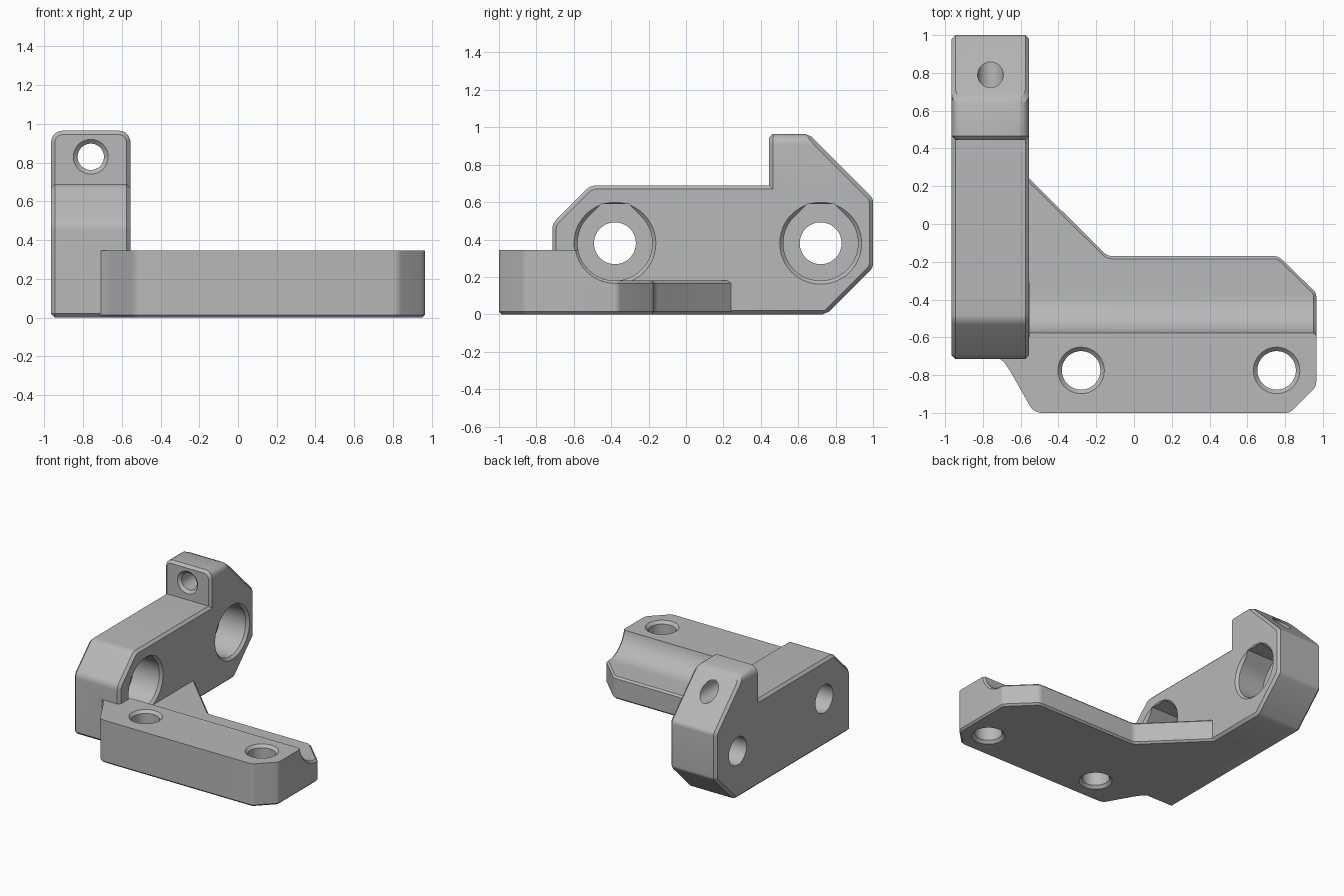
import bpy, bmesh
from math import radians, cos, sin, tan, tau, pi
from mathutils import Vector

cube = bpy.data.objects.get("Cube")
if cube:
    bpy.data.objects.remove(cube, do_unlink=True)

grey = bpy.data.materials.new("matte grey")
grey.use_nodes = True
grey.diffuse_color = (0.48, 0.48, 0.48, 1)
grey.node_tree.nodes["Principled BSDF"].inputs["Base Color"].default_value = grey.diffuse_color

CHAMFER = 0.02
BLOCK_OUT, BLOCK_IN = -0.965, -0.555
BORE_Y, BORE_Z, BORE_R = -0.38, 0.38, 0.2


def rounded(points, segments=5):
    """Polygon of (a, b, radius) corners with each radius turned into an arc."""
    result = []
    for i, (a, b, r) in enumerate(points):
        p = Vector((a, b))
        if not r:
            result.append(p)
            continue
        u = (Vector(points[i - 1][:2]) - p).normalized()
        v = (Vector(points[(i + 1) % len(points)][:2]) - p).normalized()
        half = u.angle(v) / 2
        centre = p + (u + v).normalized() * (r / sin(half))
        start = p + u * (r / tan(half)) - centre
        end = p + v * (r / tan(half)) - centre
        sweep = pi - 2 * half
        for k in range(segments + 1):
            t = k / segments
            result.append(centre + (start * sin((1 - t) * sweep) + end * sin(t * sweep)) / sin(sweep))
    return result


def place(axis, a, b, c):
    """Point with height c along the axis and a, b on the other two axes."""
    return {"x": (c, a, b), "y": (a, c, b), "z": (a, b, c)}[axis]


def loft(name, axis, rings):
    """Closed solid through rings given as (position, outline)."""
    bm = bmesh.new()
    loops = [[bm.verts.new(place(axis, p[0], p[1], c)) for p in outline] for c, outline in rings]
    for lo, hi in zip(loops, loops[1:]):
        for i in range(len(lo)):
            j = (i + 1) % len(lo)
            bm.faces.new((lo[i], lo[j], hi[j], hi[i]))
    bm.faces.new(loops[0])
    bm.faces.new(loops[-1])
    bmesh.ops.recalc_face_normals(bm, faces=bm.faces)
    mesh = bpy.data.meshes.new(name)
    bm.to_mesh(mesh)
    bm.free()
    mesh.materials.append(grey)
    obj = bpy.data.objects.new(name, mesh)
    bpy.context.collection.objects.link(obj)
    return obj


def bore(axis, a, b, stations):
    """Round cutter through (position, radius) stations."""
    n = 48
    return loft("bore_cutter", axis, [
        (c, [(a + r * cos(tau * i / n), b + r * sin(tau * i / n)) for i in range(n)])
        for c, r in stations])


def combine(target, other, operation):
    mod = target.modifiers.new(operation.lower(), "BOOLEAN")
    mod.object, mod.operation, mod.solver = other, operation, "EXACT"
    bpy.context.view_layer.objects.active = target
    bpy.ops.object.modifier_apply(modifier=mod.name)
    bpy.data.objects.remove(other, do_unlink=True)


def bevel(obj, rule, offset, segments=1):
    bm = bmesh.new()
    bm.from_mesh(obj.data)
    bm.normal_update()
    edges = [e for e in bm.edges if len(e.link_faces) == 2 and rule(e)]
    bmesh.ops.bevel(bm, geom=edges, offset=offset, segments=segments, profile=0.5,
                    affect="EDGES", clamp_overlap=True)
    bm.to_mesh(obj.data)
    bm.free()


# Upright side block with a raised lug at the back
block = loft("bracket", "x", [(x, rounded([
    (-0.715, 0, 0), (-0.715, 0.485, 0.08), (-0.51, 0.69, 0.08), (0.445, 0.69, 0),
    (0.445, 0.965, 0), (0.655, 0.965, 0), (1, 0.62, 0.05), (1, 0.25, 0.05),
    (0.75, 0, 0)])) for x in (BLOCK_OUT, BLOCK_IN)])
bevel(block, lambda e: all(v.co.z > 0.96 for v in e.verts)
      and abs(e.verts[0].co.x - e.verts[1].co.x) < 0.01, 0.06, 5)
bevel(block, lambda e: e.is_convex and e.calc_face_angle() > radians(40), CHAMFER)

# Low foot plate
foot = loft("foot", "z", [(z, rounded([
    (-0.85, -0.5, 0), (-0.72, -0.705, 0), (-0.685, -0.735, 0), (-0.655, -0.78, 0),
    (-0.53, -1, 0.07), (0.825, -1, 0.06), (0.965, -0.86, 0.06), (0.965, -0.365, 0.04),
    (0.765, -0.17, 0.06), (-0.14, -0.17, 0.06), (-0.65, 0.335, 0), (-0.85, 0.335, 0)]))
    for z in (0, 0.345)])

# Round groove along the foot, lowering everything behind it
arc = [(BORE_Y - BORE_R * cos(t), BORE_Z - BORE_R * sin(t))
       for t in (pi / 2 * k / 16 for k in range(17))]
groove = arc + [(1, BORE_Z - BORE_R), (1, 1), (arc[0][0], 1)]
combine(foot, loft("groove_cutter", "x", [(-1.2, groove), (1.2, groove)]), "DIFFERENCE")


def foot_rim(e):
    lo, hi = sorted(f.normal.z for f in e.link_faces)
    if lo < -0.9:
        return abs(hi) < 0.01
    top = max(e.link_faces, key=lambda f: f.normal.z)
    return abs(lo) < 0.01 and hi > 0.05 and top.calc_center_median().z < 0.344


bevel(foot, foot_rim, CHAMFER)
combine(block, foot, "UNION")

# Flat-topped counterbores and through holes in the side block
for y in (BORE_Y, 0.72):
    sides = [radians(135 + 270 * k / 36) for k in range(37)]
    drop = [(y + BORE_R * cos(t), BORE_Z + BORE_R * sin(t)) for t in sides]
    drop += [(y + 0.073, BORE_Z + 0.21), (y - 0.073, BORE_Z + 0.21)]
    combine(block, loft("pocket_cutter", "x", [(-0.805, drop), (-0.553, drop)]), "DIFFERENCE")
    combine(block, bore("x", y, BORE_Z, [
        (BLOCK_IN - CHAMFER, BORE_R), (BLOCK_IN, 0.219), (-0.553, 0.219)]), "DIFFERENCE")
    combine(block, bore("x", y, BORE_Z, [(-1.1, 0.112), (-0.7, 0.112)]), "DIFFERENCE")

# Screw hole through the lug
combine(block, bore("y", -0.76, 0.83, [
    (0.4, 0.09), (0.445, 0.09), (0.465, 0.068), (1.1, 0.068)]), "DIFFERENCE")

# Countersunk mounting holes in the foot
for x in (-0.28, 0.755):
    combine(block, bore("z", x, -0.775, [
        (-0.1, 0.123), (0, 0.123), (0.022, 0.102), (0.323, 0.102),
        (0.345, 0.123), (0.5, 0.123)]), "DIFFERENCE")

for o in bpy.context.selected_objects:
    o.select_set(False)
block.select_set(True)
bpy.context.view_layer.objects.active = block
bpy.ops.object.shade_smooth_by_angle(angle=radians(25))
